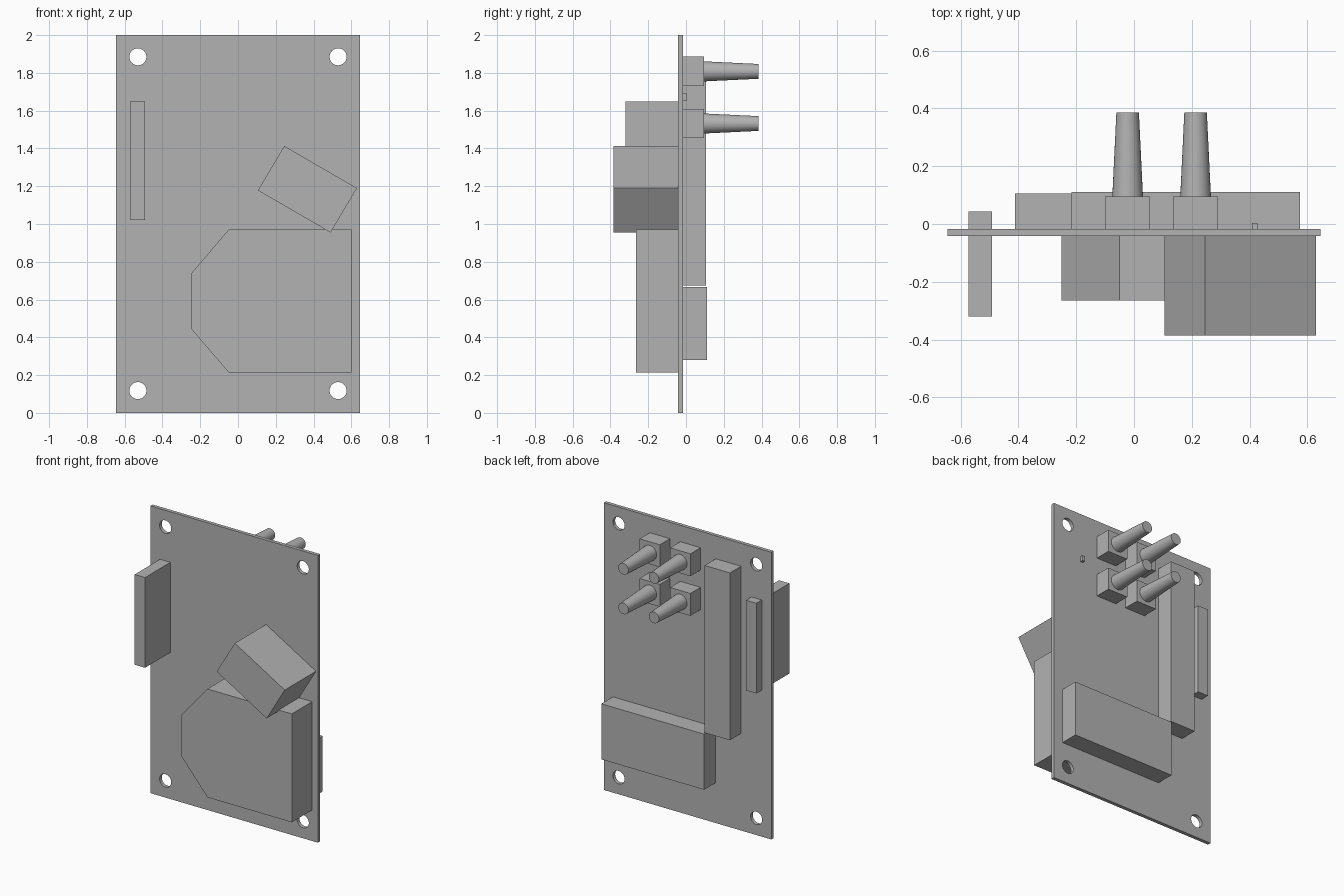
import bpy
from math import cos, sin, pi, radians

cube = bpy.data.objects.get("Cube")
if cube:
    bpy.data.objects.remove(cube, do_unlink=True)

# One plain grey for the whole model
grey = bpy.data.materials.new("plain_grey")
grey.use_nodes = True
colour = (0.45, 0.45, 0.45, 1)
grey.diffuse_color = colour
grey.node_tree.nodes["Principled BSDF"].inputs["Base Color"].default_value = colour

BACK, FRONT = -0.017, -0.042   # the two faces of the board


def prism(name, outlines, y0, y1):
    """Extrude x-z outlines (the first solid, the rest holes) from y0 to y1."""
    curve = bpy.data.curves.new(name, 'CURVE')
    curve.dimensions = '2D'
    curve.fill_mode = 'BOTH'
    curve.extrude = (y1 - y0) / 2
    for outline in outlines:
        spline = curve.splines.new('POLY')
        spline.points.add(len(outline) - 1)
        for point, (x, z) in zip(spline.points, outline):
            point.co = (x, z, 0, 1)
        spline.use_cyclic_u = True
    obj = bpy.data.objects.new(name, curve)
    bpy.context.collection.objects.link(obj)
    obj.location.y = (y0 + y1) / 2
    obj.rotation_euler.x = radians(90)
    bpy.ops.object.select_all(action='DESELECT')
    obj.select_set(True)
    bpy.context.view_layer.objects.active = obj
    bpy.ops.object.convert(target='MESH')
    obj = bpy.context.object
    obj.name = name
    obj.data.materials.clear()
    obj.data.materials.append(grey)
    for face in obj.data.polygons:
        face.use_smooth = False
    return obj


def rect(x0, x1, z0, z1):
    return [(x0, z0), (x1, z0), (x1, z1), (x0, z1)]


def circle(x, z, r, n=32):
    return [(x + r * cos(2 * pi * i / n), z + r * sin(2 * pi * i / n)) for i in range(n)]


# Board with four mounting holes
holes = [circle(x, z, 0.045) for x in (-0.53, 0.53) for z in (0.118, 1.885)]
prism("board", [rect(-0.645, 0.645, 0, 2)] + holes, FRONT, BACK)

# Front parts
prism("edge_card", [rect(-0.572, -0.492, 1.02, 1.648)], -0.32, 0.043)
prism("tilted_block", [[(0.105, 1.178), (0.49, 0.955), (0.63, 1.19), (0.245, 1.413)]],
      -0.385, FRONT)
prism("socket_housing", [[(-0.05, 0.215), (0.6, 0.215), (0.6, 0.97), (-0.05, 0.97),
                          (-0.25, 0.735), (-0.25, 0.447)]], -0.265, FRONT)

# Back parts
prism("tall_bar", [rect(-0.412, -0.217, 0.675, 1.84)], BACK, 0.105)
prism("wide_block", [rect(-0.217, 0.575, 0.28, 0.667)], BACK, 0.11)
prism("small_chip", [rect(0.408, 0.427, 1.653, 1.69)], BACK, 0.004)

# Four push buttons with tapered stems
for row, z in (("lower", 1.532), ("upper", 1.808)):
    for side, x in (("right", -0.022), ("left", 0.213)):
        prism(f"{row}_{side}_button_base",
              [rect(x - 0.078, x + 0.078, z - 0.078, z + 0.078)], BACK, 0.095)
        bpy.ops.mesh.primitive_cone_add(
            vertices=32, radius1=0.053, radius2=0.039, depth=0.29,
            location=(x, 0.24, z), rotation=(radians(-90), 0, 0))
        stem = bpy.context.object
        stem.name = f"{row}_{side}_button_stem"
        stem.data.materials.append(grey)
        bpy.ops.object.shade_smooth_by_angle()
